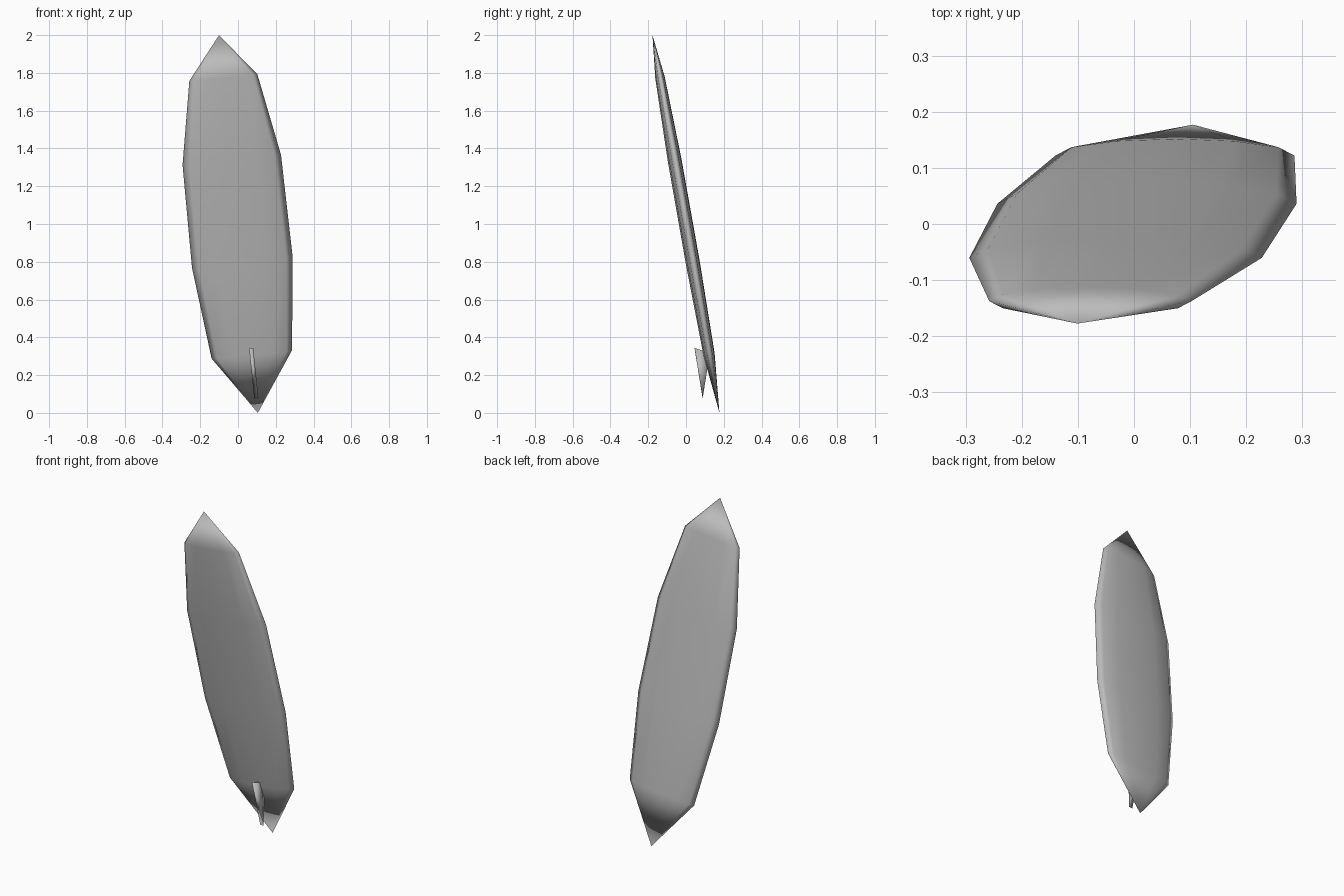
import bpy, bmesh, math
from mathutils import Matrix, Vector

if "Cube" in bpy.data.objects:
    bpy.data.objects.remove(bpy.data.objects["Cube"])

grey = bpy.data.materials.new("board_grey")
grey.diffuse_color = (0.5, 0.5, 0.5, 1)
grey.use_nodes = True
grey.node_tree.nodes["Principled BSDF"].inputs["Base Color"].default_value = grey.diffuse_color

# Board frame: x across, y towards the back, z along the length from the tail
LEAN, ROLL = math.radians(10), math.radians(-5.88)
FRAME = (Matrix.Translation((0.105, 0.177, 0))
         @ Matrix.Rotation(ROLL, 4, 'Y') @ Matrix.Rotation(LEAN, 4, 'X'))


def finish(name, bm):
    bmesh.ops.recalc_face_normals(bm, faces=bm.faces)
    for f in bm.faces:
        f.smooth = True
    mesh = bpy.data.meshes.new(name)
    bm.to_mesh(mesh)
    bm.free()
    mesh.materials.append(grey)
    mesh.transform(FRAME)
    obj = bpy.data.objects.new(name, mesh)
    bpy.context.collection.objects.link(obj)
    return obj


# Board: elliptical twelve-sided sections between two pointed ends
LENGTH, FLATNESS, SIDES = 2.041, 0.14, 12
STATIONS = [(0.316, 0.214), (0.811, 0.268), (1.367, 0.262), (1.812, 0.181)]
bm = bmesh.new()
rings = []
for s, w in STATIONS:
    angles = [2 * math.pi * i / SIDES for i in range(SIDES)]
    rings.append([bm.verts.new((w * math.cos(a), w * FLATNESS * math.sin(a), s))
                  for a in angles])
tail = bm.verts.new((0, 0, 0))
nose = bm.verts.new((0, 0, LENGTH))
for i in range(SIDES):
    j = (i + 1) % SIDES
    bm.faces.new((tail, rings[0][j], rings[0][i]))
    bm.faces.new((nose, rings[-1][i], rings[-1][j]))
    for a, b in zip(rings, rings[1:]):
        bm.faces.new((a[i], a[j], b[j], b[i]))
finish("board", bm)

# Fin: thin swept blade rooted in the front face near the tail
PROFILE = [(-0.070, 0.362), (-0.015, 0.332), (-0.015, 0.264), (-0.074, 0.092)]
bm = bmesh.new()
left, right = ([bm.verts.new((x, y, z)) for y, z in PROFILE] for x in (-0.011, 0.011))
bm.faces.new(left)
bm.faces.new(right[::-1])
for i in range(4):
    j = (i + 1) % 4
    bm.faces.new((left[i], right[i], right[j], left[j]))
finish("fin", bm)
